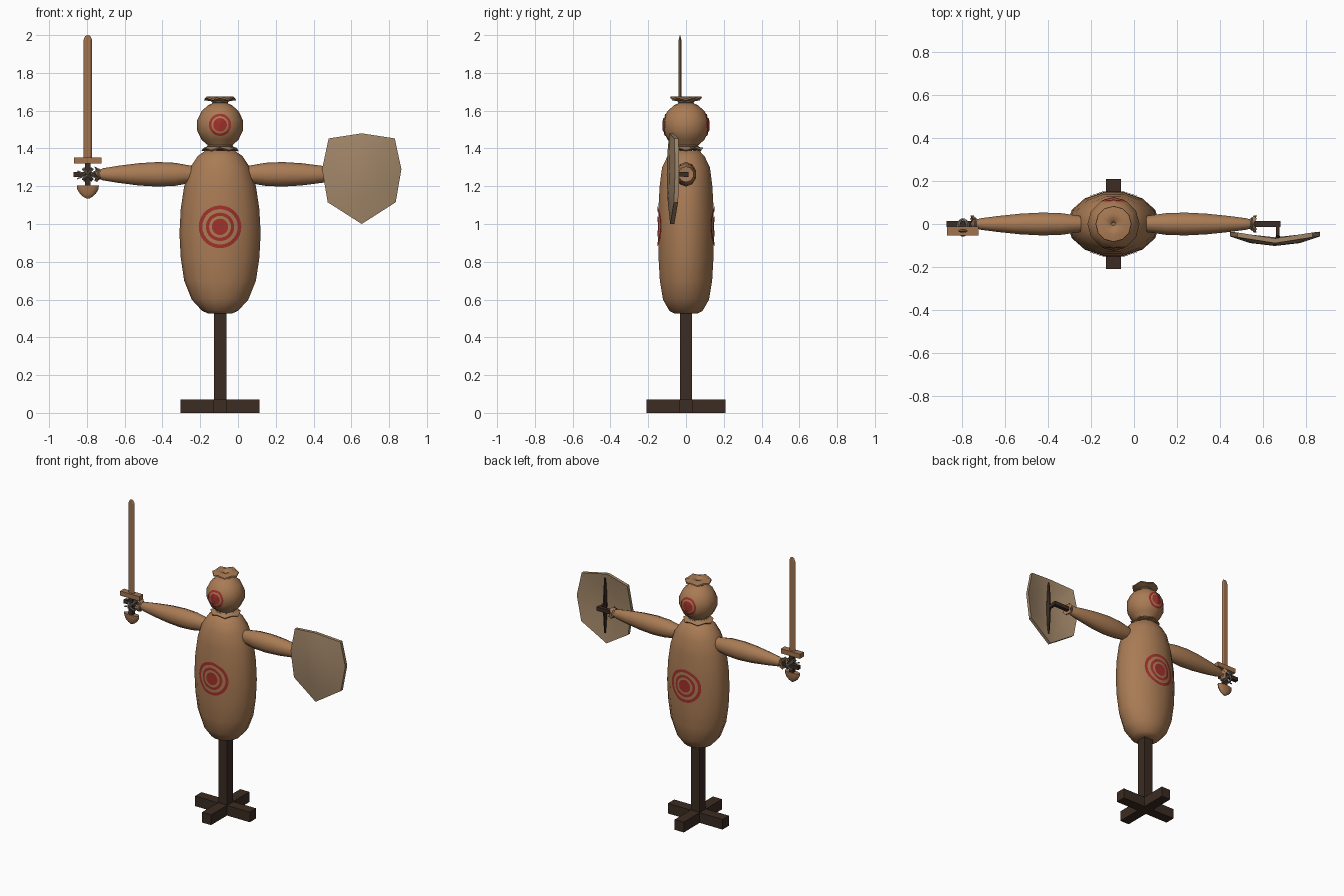
import bpy, bmesh, math
from mathutils import Vector, Matrix
from mathutils.bvhtree import BVHTree

if "Cube" in bpy.data.objects:
    bpy.data.objects.remove(bpy.data.objects["Cube"])

CX = -0.095      # dummy centre line
ARM_Z = 1.263


def material(name, rgb):
    m = bpy.data.materials.new(name)
    m.diffuse_color = (*rgb, 1)
    m.use_nodes = True
    m.node_tree.nodes["Principled BSDF"].inputs["Base Color"].default_value = m.diffuse_color
    return m


SACK = material("sackcloth", (0.40, 0.20, 0.09))
SWORD = material("sword wood", (0.36, 0.175, 0.08))
DARK = material("dark wood", (0.045, 0.025, 0.016))
PALE = material("pale shield wood", (0.36, 0.24, 0.14))
RED = material("red paint", (0.36, 0.03, 0.025))
ROPE = material("grey rope", (0.24, 0.22, 0.18))


def finish(name, bm, mat, smooth=None, recalc=True):
    if recalc:
        bmesh.ops.recalc_face_normals(bm, faces=bm.faces)
    me = bpy.data.meshes.new(name)
    bm.to_mesh(me)
    bm.free()
    me.materials.append(mat)
    if smooth:
        me.shade_smooth()
        me.set_sharp_from_angle(angle=math.radians(smooth))
    ob = bpy.data.objects.new(name, me)
    bpy.context.collection.objects.link(ob)
    return ob


def box(name, centre, size, mat):
    bm = bmesh.new()
    bmesh.ops.create_cube(bm, size=1, matrix=Matrix.Translation(centre) @ Matrix.Diagonal((*size, 1)))
    return finish(name, bm, mat)


def loft(name, stations, origin, mat, sides=12, axis="z", smooth=50):
    """Rings of (distance, radius_a, radius_b, waviness) along an axis."""
    bm = bmesh.new()
    rings = []
    for t, ra, rb, *wave in stations:
        w = wave[0] if wave else 0
        ring = []
        for i in range(sides):
            a = 2 * math.pi * i / sides
            dt = w * (1 if i % 2 else -1)
            u, v = ra * math.cos(a), rb * math.sin(a)
            p = (u, v, t + dt) if axis == "z" else (t + dt, v, u)
            ring.append(bm.verts.new(Vector(origin) + Vector(p)))
        rings.append(ring)
    for r, s in zip(rings, rings[1:]):
        for i in range(sides):
            j = (i + 1) % sides
            bm.faces.new((r[i], r[j], s[j], s[i]))
    bm.faces.new(rings[0])
    bm.faces.new(rings[-1])
    return finish(name, bm, mat, smooth)


def rope_loop(name, centre, radius, minor, tilt=0, around="Z"):
    """Thin rope ring."""
    bm = bmesh.new()
    n, k = 14, 5
    rot = Matrix.Rotation(tilt, 3, around)
    grid = []
    for i in range(n):
        a = 2 * math.pi * i / n
        row = []
        for j in range(k):
            b = 2 * math.pi * j / k
            r = radius + minor * math.cos(b)
            p = rot @ Vector((r * math.cos(a), r * math.sin(a), minor * math.sin(b)))
            row.append(bm.verts.new(p + Vector(centre)))
        grid.append(row)
    for i in range(n):
        for j in range(k):
            r, s = grid[i], grid[(i + 1) % n]
            bm.faces.new((r[j], s[j], s[(j + 1) % k], r[(j + 1) % k]))
    return finish(name, bm, ROPE, 60)


def target(name, ob, z, side, bands):
    """Painted rings laid on the surface of ob; side -1 front, 1 back."""
    tree = BVHTree.FromPolygons([v.co for v in ob.data.vertices],
                                [list(p.vertices) for p in ob.data.polygons])
    bm = bmesh.new()
    n = 28
    for band in bands:
        rows = []
        for r in band:
            row = []
            for i in range(n):
                a = 2 * math.pi * i / n
                o = Vector((CX + r * math.cos(a), side, z + r * math.sin(a)))
                hit = tree.ray_cast(o, Vector((0, -side, 0)))[0]
                row.append(bm.verts.new(hit + Vector((0, side * 0.004, 0))))
            rows.append(row)
        for p, q in zip(rows, rows[1:]):
            for i in range(n):
                j = (i + 1) % n
                f = (p[i], q[i], q[j], p[j])
                bm.faces.new(f if side < 0 else f[::-1])
    for f in bm.faces:
        f.normal_update()
        if f.normal.y * side < 0:
            f.normal_flip()
    return finish(name, bm, RED, 60, recalc=False)


# stand: crossed feet, post and arm bar
box("foot_across", (CX, 0, 0.035), (0.42, 0.07, 0.07), DARK)
box("foot_along", (CX, 0, 0.0355), (0.07, 0.42, 0.071), DARK)
box("post", (CX, 0, 0.75), (0.066, 0.066, 1.4), DARK)
box("arm_bar", (-0.095, 0, ARM_Z), (1.55, 0.026, 0.026), DARK)

# stuffed body
body = loft("body", [(0.525, 0.06, 0.06), (0.54, 0.095, 0.09), (0.60, 0.15, 0.125),
                     (0.70, 0.19, 0.142), (0.82, 0.208, 0.149), (0.95, 0.215, 0.152),
                     (1.08, 0.208, 0.15), (1.20, 0.19, 0.143), (1.30, 0.158, 0.13),
                     (1.36, 0.118, 0.10), (1.39, 0.075, 0.07)], (CX, 0, 0), SACK, 14)

# head bag with its neck frill and tied top
hz, hr = 1.522, 0.124
ball = [(hz + hr * math.sin(math.radians(a)), hr * math.cos(math.radians(a)),
         hr * math.cos(math.radians(a))) for a in (-60, -38, -13, 13, 38, 60, 74)]
head = loft("head", [(1.395, 0.055, 0.055)] + ball, (CX, 0, 0), SACK, 12)
loft("neck_frill", [(1.418, 0.058, 0.058), (1.405, 0.078, 0.075), (1.398, 0.098, 0.092, 0.007),
                    (1.392, 0.094, 0.088, 0.007), (1.392, 0.05, 0.05)], (CX, 0, 0), SACK, 12)
loft("head_tuft", [(1.635, 0.045, 0.045), (1.648, 0.036, 0.036), (1.661, 0.084, 0.084, 0.006),
                   (1.669, 0.082, 0.082, 0.006), (1.675, 0.05, 0.05), (1.672, 0.02, 0.02),
                   (1.655, 0.008, 0.008)], (CX, 0, 0), SACK, 12)
rope_loop("neck_rope", (CX, 0, 1.412), 0.062, 0.007)
rope_loop("head_rope", (CX, 0, 1.647), 0.039, 0.006)

# sleeves, mirrored about the centre line, with frilled cuffs
for s, side in ((-1, "right"), (1, "left")):
    loft(side + "_sleeve", [(s * t, r, r * 0.86) for t, r in (
        (0.10, 0.030), (0.15, 0.045), (0.24, 0.061), (0.33, 0.065), (0.43, 0.059),
        (0.54, 0.045), (0.62, 0.032), (0.64, 0.024))], (CX, 0, ARM_Z), SACK, 10, "x")
    loft(side + "_cuff", [(s * 0.63, 0.024, 0.024), (s * 0.643, 0.026, 0.026),
                          (s * 0.658, 0.042, 0.042, 0.008), (s * 0.655, 0.02, 0.02)],
         (CX, 0, ARM_Z), SACK, 10, "x")
    bpy_loop = rope_loop(side + "_cuff_rope", (CX + s * 0.642, 0, ARM_Z), 0.027, 0.005,
                         math.pi / 2, "Y")

# painted targets, front and back
for side, label in ((-1, "front"), (1, "back")):
    target("chest_target_" + label, body, 0.985, side,
           [(0.001, 0.022, 0.043), (0.058, 0.066, 0.075), (0.094, 0.104, 0.113)])
    target("head_target_" + label, head, 1.525, side,
           [(0.001, 0.018, 0.036), (0.046, 0.052, 0.059)])

# wooden sword
SX, SY = -0.795, -0.032
bm = bmesh.new()
outline = [(-0.023, 1.34), (0.023, 1.34), (0.023, 1.975), (0.013, 1.996),
           (0, 2.0), (-0.013, 1.996), (-0.023, 1.975)]
edge = [bm.verts.new((SX + x, SY, z)) for x, z in outline]
for dy in (-0.008, 0.008):
    mid = [bm.verts.new((SX + x * 0.5, SY + dy * (0.3 if z > 1.98 else 1),
                         z if z < 1.4 else z - 0.004)) for x, z in outline]
    bm.faces.new(mid)
    for i in range(7):
        j = (i + 1) % 7
        bm.faces.new((edge[i], edge[j], mid[j], mid[i]))
finish("sword_blade", bm, SWORD)
box("sword_guard", (SX, SY, 1.335), (0.147, 0.042, 0.032), SWORD)
box("sword_grip", (SX, SY, 1.26), (0.03, 0.026, 0.13), DARK)
loft("sword_pommel", [(1.203, 0.058, 0.021), (1.185, 0.057, 0.021), (1.16, 0.042, 0.018),
                      (1.145, 0.025, 0.013), (1.135, 0.008, 0.006)], (SX, SY, 0), SWORD, 12, "z", 40)

# crossed lashing that ties the sword to the arm bar
for i, a in enumerate((-45, 45, -60, 60)):
    rope_loop("lashing_%d" % i, (SX, SY / 2, ARM_Z), 0.038, 0.005, math.radians(a), "Y")
for i, a in enumerate((20, 160, 200, 335)):
    bm = bmesh.new()
    m = (Matrix.Translation((SX, -0.03, 1.26)) @ Matrix.Rotation(math.radians(a), 4, "Y")
         @ Matrix.Translation((0.035, 0, 0)) @ Matrix.Diagonal((0.05, 0.006, 0.007, 1)))
    bmesh.ops.create_cube(bm, size=1, matrix=m)
    finish("lashing_end_%d" % i, bm, ROPE)

# curved shield: one outline shrunk toward the middle, then thickened
HX, HZ = 0.655, 1.26
rim = [(0, 1.48), (0.175, 1.453), (0.21, 1.29), (0.18, 1.115), (0, 1.0),
       (-0.18, 1.115), (-0.21, 1.29), (-0.175, 1.453)]
bm = bmesh.new()
skins = []
for thick in (0, 0.022):
    rows = []
    for k in (1, 0.55):
        rows.append([])
        for x, z in rim:
            dx, dz = x * k, (z - HZ) * k
            rows[-1].append(bm.verts.new((HX + dx, -0.102 + thick + dx * dx + 0.27 * dz * dz, HZ + dz)))
    hub = bm.verts.new((HX, -0.102 + thick, HZ))
    for i in range(8):
        j = (i + 1) % 8
        bm.faces.new((rows[0][i], rows[0][j], rows[1][j], rows[1][i]))
        bm.faces.new((rows[1][i], rows[1][j], hub))
    skins.append(rows[0])
for i in range(8):
    j = (i + 1) % 8
    bm.faces.new((skins[0][i], skins[0][j], skins[1][j], skins[1][i]))
finish("shield", bm, PALE, 40)

# shield grip: tapering spine on the back and a peg to the arm bar
loft("shield_spine", [(1.07, 0.005, 0.008), (1.16, 0.010, 0.014), (1.263, 0.013, 0.018),
                      (1.36, 0.010, 0.014), (1.45, 0.005, 0.008)], (0.668, -0.066, 0), DARK, 6)
box("shield_peg", (0.668, -0.036, ARM_Z), (0.016, 0.06, 0.024), DARK)
